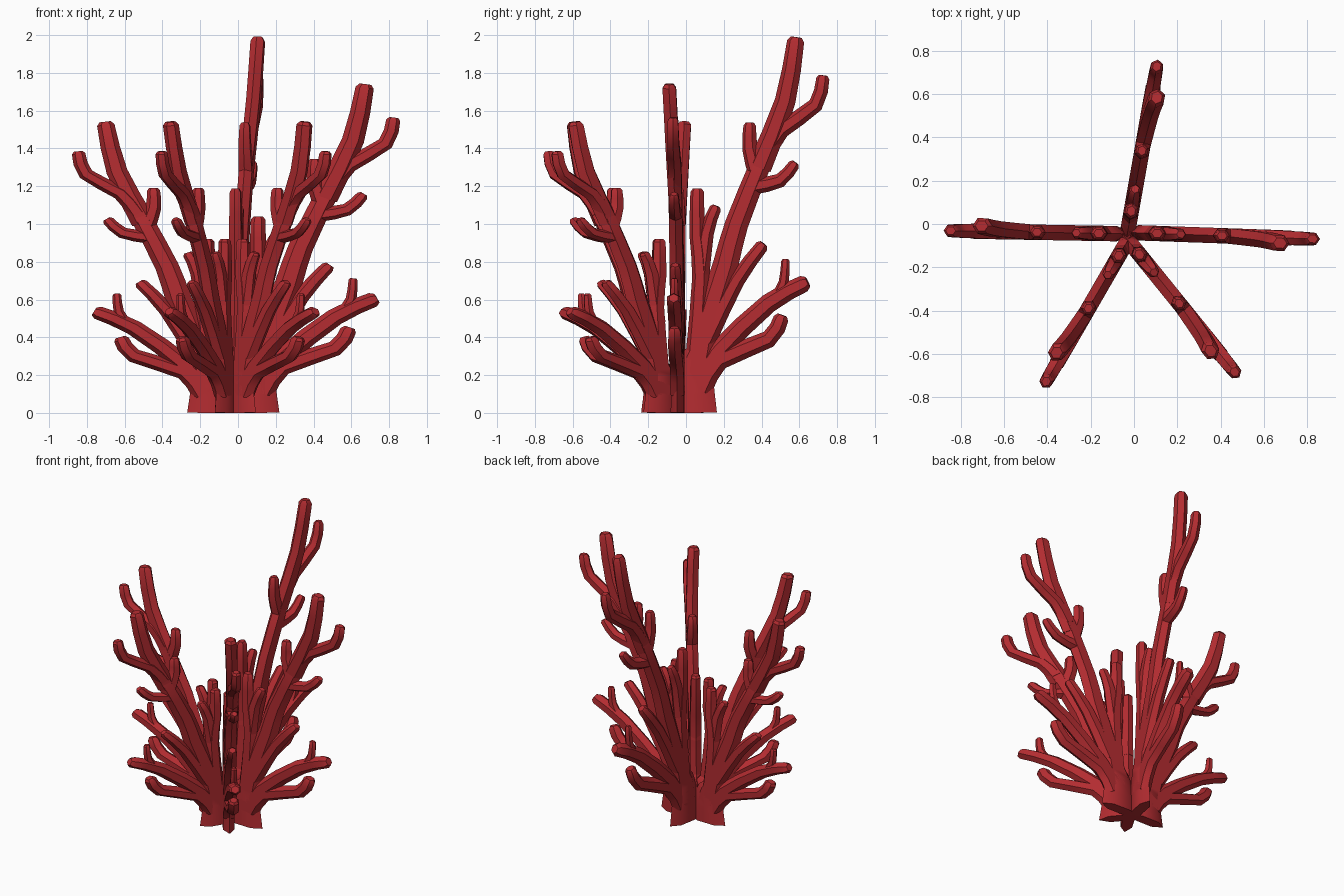
import bpy
import bmesh
from math import cos, sin, pi, radians
from mathutils import Vector

if "Cube" in bpy.data.objects:
    bpy.data.objects.remove(bpy.data.objects["Cube"])

# Single coral red
coral_red = bpy.data.materials.new("coral red")
coral_red.use_nodes = True
COLOUR = (0.45, 0.025, 0.03, 1)
coral_red.diffuse_color = COLOUR
shader = coral_red.node_tree.nodes["Principled BSDF"]
shader.inputs["Base Color"].default_value = COLOUR

SIDES = 6
TAPER = 0.7
CROWN_LEAN = 0.025
MAX_DEPTH = 0.041

# Branches of one fan: starting radius, then a few (outward, up) path points
BRANCHES = {
    "foot": (0.125, (0.08, 0), (0.08, 0.18), (0.1, 0.32)),
    "trunk": (0.08, (0.09, 0.12), (0.14, 0.42), (0.25, 0.78), (0.31, 1), (0.45, 1.35)),
    "crown": (0.065, (0.43, 1.3), (0.57, 1.65), (0.63, 1.98)),
    "crown_fork": (0.05, (0.46, 1.36), (0.55, 1.5), (0.73, 1.63), (0.77, 1.78)),
    "outer_twig": (0.044, (0.4, 1.2), (0.54, 1.23), (0.62, 1.32)),
    "inner_twig": (0.048, (0.42, 1.26), (0.38, 1.4), (0.38, 1.53)),
    "inner_stem": (0.052, (0.09, 0.3), (0.12, 0.72), (0.1, 0.94), (0.1, 1.18)),
    "inner_fork": (0.045, (0.11, 0.62), (0.15, 0.95), (0.2, 1.09)),
    "middle_branch": (0.05, (0.15, 0.38), (0.31, 0.7), (0.45, 0.89)),
    "low_branch": (0.064, (0.11, 0.14), (0.21, 0.32), (0.48, 0.58), (0.68, 0.69)),
    "low_twig": (0.032, (0.52, 0.61), (0.56, 0.69), (0.57, 0.81)),
    "lowest_branch": (0.058, (0.12, 0.12), (0.22, 0.28), (0.48, 0.39), (0.55, 0.51)),
}

# Fans: centre, heading in degrees, outward reach, height
FANS = {
    "back_fan": ((-0.03, -0.04), 80, 1.01, 1),
    "left_fan": ((0, -0.04), -2, 1.07, 0.875),
    "right_fan": ((-0.06, -0.045), 179, 1.02, 0.775),
    "front_left_fan": ((-0.04, -0.06), -51, 1.04, 0.775),
    "front_right_fan": ((-0.02, -0.06), -120, 1, 0.775),
}


def smooth_path(points):
    """Add a rounded midpoint between each pair of path points."""
    points = [Vector(p) for p in points]
    padded = [2 * points[0] - points[1], *points, 2 * points[-1] - points[-2]]
    path = []
    for before, a, b, after in zip(padded, padded[1:], padded[2:], padded[3:]):
        path += [a, (9 * (a + b) - before - after) / 16]
    return path + [points[-1]]


def sweep(bm, path, start, lean, place):
    """Sweep a flattened hexagon along a planar path and blunt its tip."""
    last = len(path) - 1
    rings = []
    for i, p in enumerate(path):
        tangent = (path[min(i + 1, last)] - path[max(i - 1, 0)]).normalized()
        share = i / last
        rings.append((p, tangent, start * (1 + (TAPER - 1) * share), lean * share))
    # Bevel the tip
    p, tangent, radius, side = rings[-1]
    rings[-1] = (p - tangent * radius * 0.3, tangent, radius, side)
    rings.append((p + tangent * radius * 0.2, tangent, radius * 0.65, side))

    previous = None
    for p, tangent, radius, side in rings:
        normal = Vector((tangent.y, -tangent.x))
        depth = min(radius * 0.9, MAX_DEPTH)
        ring = []
        for k in range(SIDES):
            angle = 2 * pi * k / SIDES
            q = p + normal * radius * cos(angle)
            # The foot is cut flat on the ground
            ring.append(bm.verts.new(place(q.x, side + depth * sin(angle), max(q.y, 0))))
        if previous:
            for k in range(SIDES):
                n = (k + 1) % SIDES
                bm.faces.new((previous[k], previous[n], ring[n], ring[k]))
        else:
            bm.faces.new(ring[::-1])
        previous = ring
    bm.faces.new(previous)


def build_fan(name, centre, heading, reach, height):
    turn = radians(heading)
    ahead = Vector((cos(turn), sin(turn), 0))
    across = Vector((sin(turn), -cos(turn), 0))
    origin = Vector((*centre, 0))

    def place(out, side, up):
        return origin + ahead * out * reach + across * side + Vector((0, 0, up * height))

    bm = bmesh.new()
    for part, (radius, *points) in BRANCHES.items():
        lean = CROWN_LEAN if part == "crown" else 0
        sweep(bm, smooth_path(points), radius, lean, place)
    bmesh.ops.recalc_face_normals(bm, faces=bm.faces)
    mesh = bpy.data.meshes.new(name)
    bm.to_mesh(mesh)
    bm.free()
    mesh.materials.append(coral_red)
    fan = bpy.data.objects.new(name, mesh)
    bpy.context.collection.objects.link(fan)
    return fan


# Five fans radiating from a shared foot
bpy.ops.object.select_all(action="DESELECT")
for name, settings in FANS.items():
    fan = build_fan(name, *settings)
    fan.select_set(True)
    bpy.context.view_layer.objects.active = fan
bpy.ops.object.shade_smooth_by_angle(angle=radians(35))
